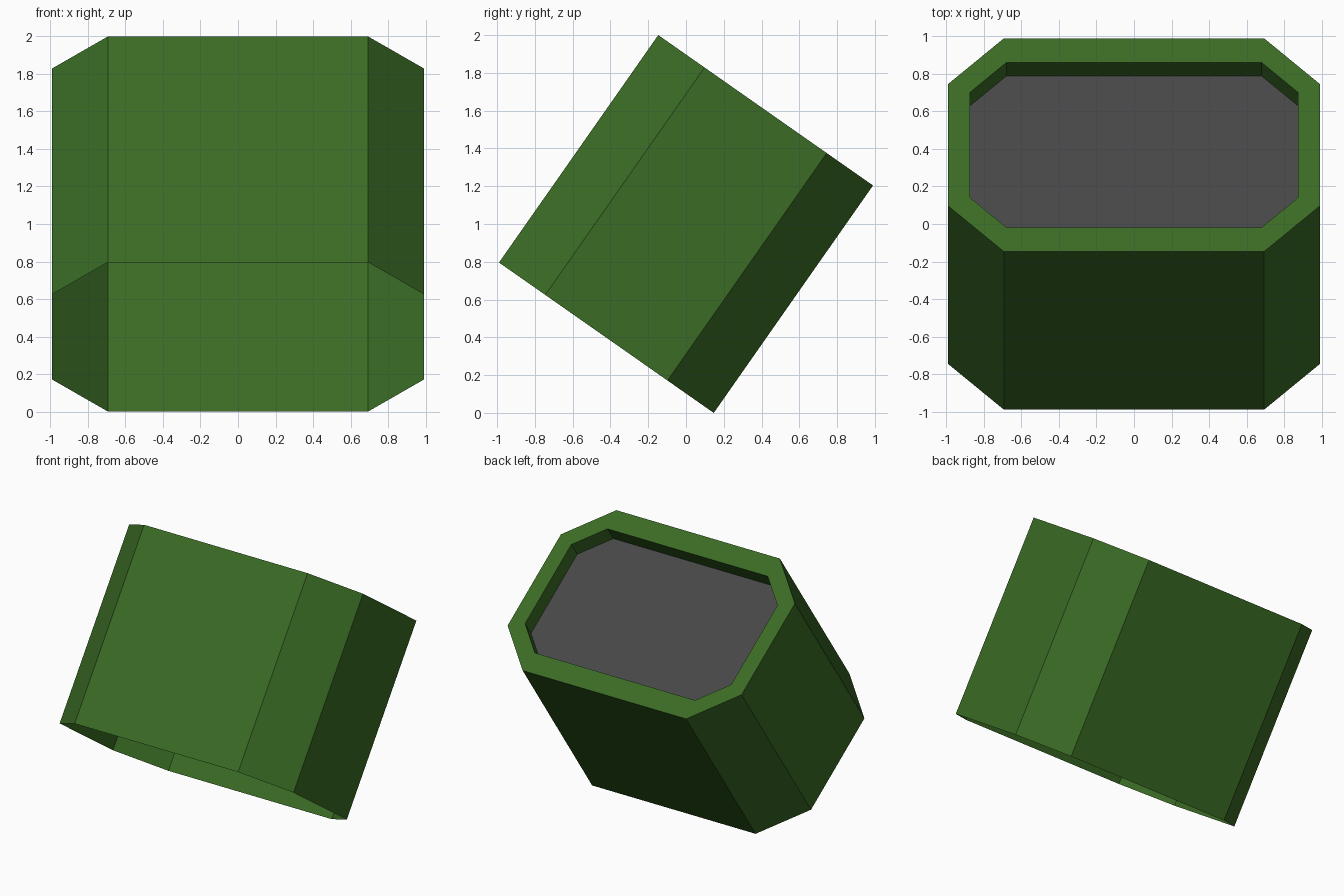
import bpy, bmesh, math
from mathutils import Matrix

if "Cube" in bpy.data.objects:
    bpy.data.objects.remove(bpy.data.objects["Cube"])

TILT = Matrix.Translation((0, 0, 1)) @ Matrix.Rotation(math.radians(-35), 4, 'X')
HALF_LEN = 0.735
RECESS = 0.125


def material(name, rgb):
    m = bpy.data.materials.new(name)
    m.diffuse_color = (*rgb, 1)
    m.use_nodes = True
    m.node_tree.nodes["Principled BSDF"].inputs["Base Color"].default_value = m.diffuse_color
    return m


def octagon(bm, hx, hy, c, z):
    """Ring of a chamfered rectangle, counter-clockwise from above."""
    pts = [(hx, -hy + c), (hx, hy - c), (hx - c, hy), (-hx + c, hy),
           (-hx, hy - c), (-hx, -hy + c), (-hx + c, -hy), (hx - c, -hy)]
    return [bm.verts.new((x, y, z)) for x, y in pts]


def bridge(bm, a, b):
    n = len(a)
    for i in range(n):
        j = (i + 1) % n
        bm.faces.new((a[i], a[j], b[j], b[i]))


def finish(bm, name, mat):
    bm.transform(TILT)
    me = bpy.data.meshes.new(name)
    bm.to_mesh(me)
    bm.free()
    me.materials.append(mat)
    ob = bpy.data.objects.new(name, me)
    bpy.context.collection.objects.link(ob)


green = material("dark_green", (0.042, 0.147, 0.018))
grey = material("dark_grey", (0.063, 0.063, 0.063))

OUTER = (0.993, 0.694, 0.299)
INNER = (0.875, 0.537, 0.195)

# Housing: tilted tube, open at the bottom, with a rim and recess walls on top
bm = bmesh.new()
rings = [octagon(bm, *OUTER, -HALF_LEN),
         octagon(bm, *OUTER, HALF_LEN),
         octagon(bm, *INNER, HALF_LEN),
         octagon(bm, *INNER, HALF_LEN - RECESS)]
for a, b in zip(rings, rings[1:]):
    bridge(bm, a, b)
finish(bm, "housing", green)

# Recessed panel closing the top
bm = bmesh.new()
bm.faces.new(octagon(bm, *INNER, HALF_LEN - RECESS))
finish(bm, "recessed_panel", grey)
